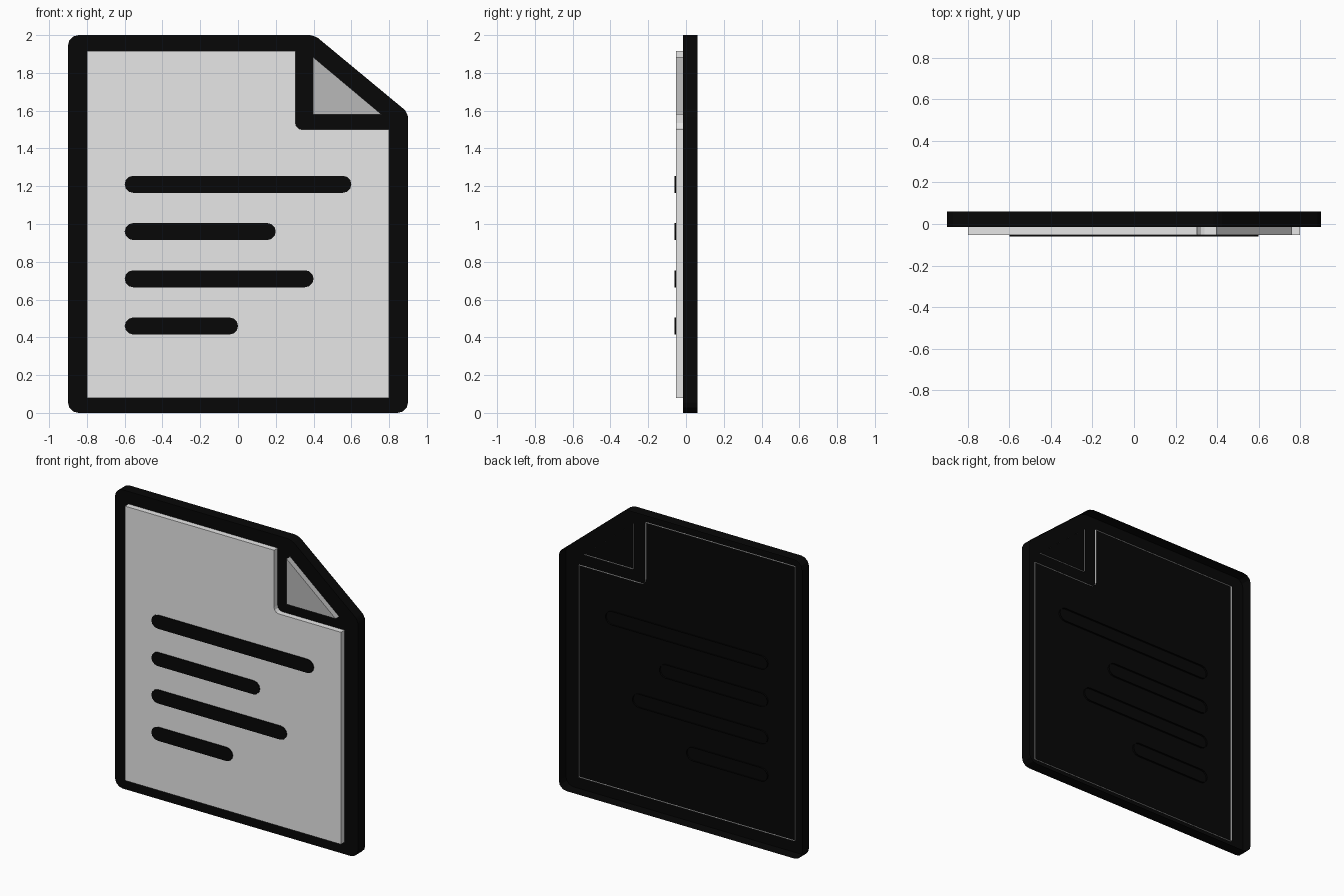
import bpy, bmesh
from mathutils import Vector

cube = bpy.data.objects.get("Cube")
if cube:
    bpy.data.objects.remove(cube, do_unlink=True)


def material(name, value):
    mat = bpy.data.materials.new(name)
    mat.use_nodes = True
    colour = (value, value, value, 1)
    mat.diffuse_color = colour
    mat.node_tree.nodes["Principled BSDF"].inputs["Base Color"].default_value = colour
    return mat


black = material("ink black", 0.002)
white = material("paper white", 1.0)
grey = material("fold grey", 0.48)


def rounded(corners, steps=3):
    """Outline from (x, z, cut) corners; cut is the length trimmed for a round."""
    points = []
    for i, (x, z, cut) in enumerate(corners):
        p = Vector((x, z))
        if cut == 0:
            points.append(p)
            continue
        before = Vector(corners[i - 1][:2])
        after = Vector(corners[(i + 1) % len(corners)][:2])
        a = p + (before - p).normalized() * cut
        b = p + (after - p).normalized() * cut
        # Rational quadratic: a true quarter circle at right angles
        w = ((a - p).normalized() + (b - p).normalized()).length / 2
        for k in range(steps + 1):
            t = k / steps
            c0, c1, c2 = (1 - t) ** 2, 2 * w * t * (1 - t), t * t
            points.append((a * c0 + p * c1 + b * c2) / (c0 + c1 + c2))
    return points


def shell(name, corners, front, back, mat):
    """Front face with side walls running back, open behind."""
    bm = bmesh.new()
    outline = rounded(corners)
    near = [bm.verts.new((p.x, front, p.y)) for p in outline]
    far = [bm.verts.new((p.x, back, p.y)) for p in outline]
    bm.faces.new(near)
    for i in range(len(outline)):
        bm.faces.new((near[i], near[i - 1], far[i - 1], far[i]))
    # Counter-clockwise outlines seen from the front face outward
    bm.normal_update()
    mesh = bpy.data.meshes.new(name)
    bm.to_mesh(mesh)
    bm.free()
    mesh.materials.append(mat)
    obj = bpy.data.objects.new(name, mesh)
    bpy.context.collection.objects.link(obj)


# Dark page backing with the clipped corner, hollow behind
shell("page_backing", [(-0.9, 0, 0.055), (0.9, 0, 0.055), (0.9, 1.59, 0.025),
                       (0.405, 2, 0.025), (-0.9, 2, 0.055)], -0.015, 0.06, black)

# Paper sheet, notched around the folded corner; its walls pierce the backing
shell("paper_sheet", [(-0.8, 0.08, 0), (0.8, 0.08, 0), (0.8, 1.5, 0),
                      (0.304, 1.5, 0.035), (0.304, 1.917, 0), (-0.8, 1.917, 0)],
      -0.053, -0.003, white)

# Folded corner
shell("folded_corner", [(0.396, 1.58, 0), (0.76, 1.58, 0), (0.396, 1.885, 0)],
      -0.053, -0.003, grey)

# Round-ended text lines, top to bottom
r = 0.045
for i, end in enumerate((0.6, 0.2, 0.4, 0.0)):
    z = 1.21 - 0.25 * i
    shell(f"text_line_{i + 1}", [(-0.6, z - r, r), (end, z - r, r),
                                 (end, z + r, r), (-0.6, z + r, r)],
          -0.06, -0.003, black)
